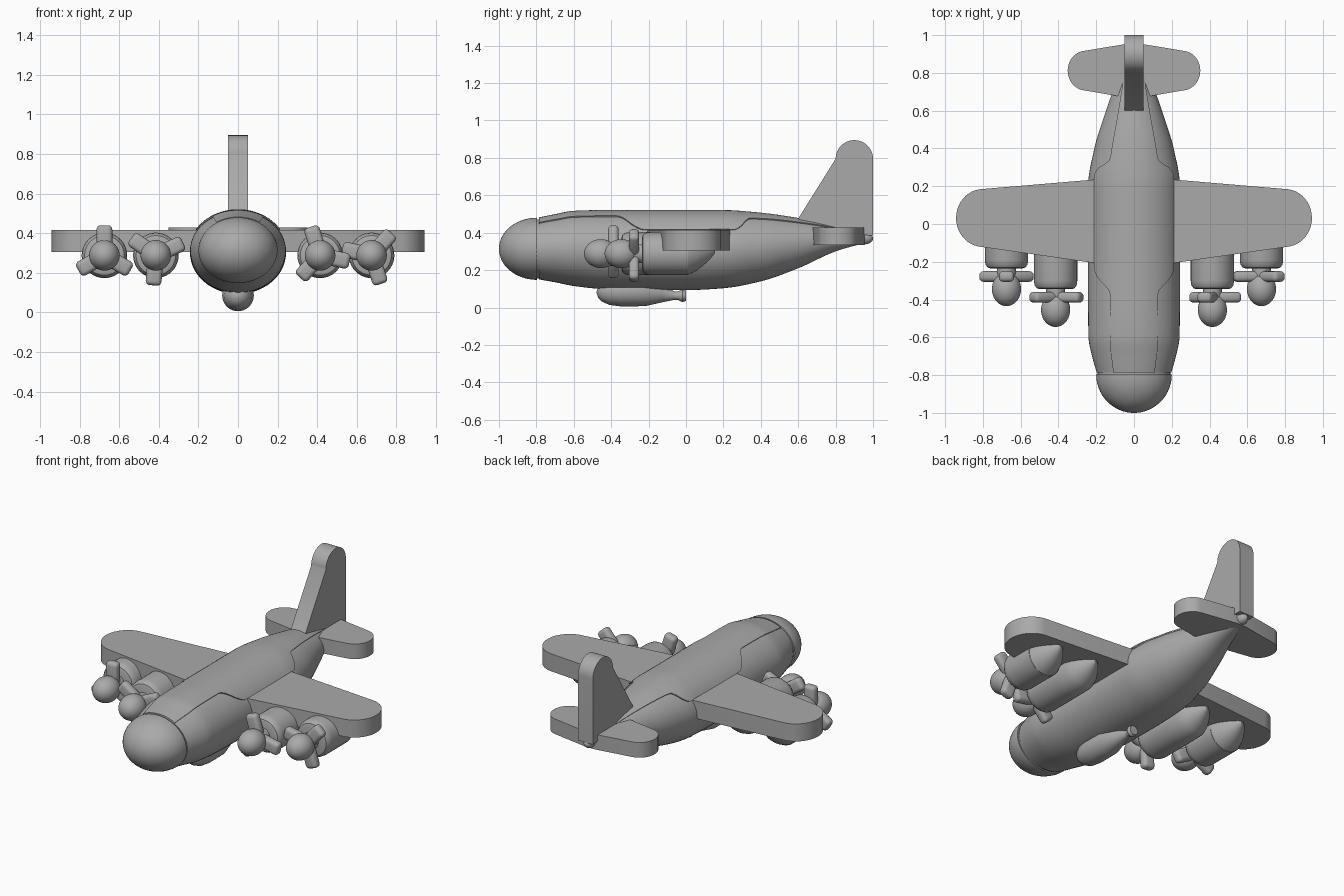
import bpy, bmesh, math
from mathutils import Matrix, Vector

if "Cube" in bpy.data.objects:
    bpy.data.objects.remove(bpy.data.objects["Cube"])

grey = bpy.data.materials.new("plain_grey")
grey.diffuse_color = (0.4, 0.4, 0.4, 1)
grey.use_nodes = True
grey.node_tree.nodes["Principled BSDF"].inputs["Base Color"].default_value = grey.diffuse_color


def finish(name, bm, angle=35):
    bmesh.ops.recalc_face_normals(bm, faces=bm.faces)
    mesh = bpy.data.meshes.new(name)
    bm.to_mesh(mesh)
    bm.free()
    ob = bpy.data.objects.new(name, mesh)
    bpy.context.collection.objects.link(ob)
    mesh.materials.append(grey)
    bpy.ops.object.select_all(action='DESELECT')
    ob.select_set(True)
    bpy.context.view_layer.objects.active = ob
    bpy.ops.object.shade_smooth_by_angle(angle=math.radians(angle))
    return ob


def sample(rows, y):
    """Smooth (monotone cubic) interpolation of rows keyed by their first value."""
    def slope(i, k):
        if i == 0 or i == len(rows) - 1:
            j = min(i, len(rows) - 2)
            return (rows[j + 1][k] - rows[j][k]) / (rows[j + 1][0] - rows[j][0])
        a = (rows[i][k] - rows[i - 1][k]) / (rows[i][0] - rows[i - 1][0])
        b = (rows[i + 1][k] - rows[i][k]) / (rows[i + 1][0] - rows[i][0])
        return 0 if a * b <= 0 else 2 * a * b / (a + b)
    y = max(rows[0][0], min(rows[-1][0], y))
    i = max(j for j in range(len(rows) - 1) if rows[j][0] <= y)
    h = rows[i + 1][0] - rows[i][0]
    t = (y - rows[i][0]) / h
    return [(2*t**3 - 3*t**2 + 1) * rows[i][k] + (t**3 - 2*t**2 + t) * h * slope(i, k)
            + (3*t**2 - 2*t**3) * rows[i + 1][k] + (t**3 - t**2) * h * slope(i + 1, k)
            for k in range(1, len(rows[0]))]


def skin(name, rings, angle=35):
    """Bridge closed rings of points and cap both ends."""
    bm = bmesh.new()
    vs = [[bm.verts.new(p) for p in ring] for ring in rings]
    n = len(vs[0])
    for a, b in zip(vs, vs[1:]):
        for i in range(n):
            bm.faces.new((a[i], a[(i + 1) % n], b[(i + 1) % n], b[i]))
    bm.faces.new(vs[0])
    bm.faces.new(vs[-1])
    return finish(name, bm, angle)


def ring(x, y, zc, rx, rz, n=40):
    return [(x + rx * math.cos(2 * math.pi * i / n), y,
             zc + rz * math.sin(2 * math.pi * i / n)) for i in range(n)]


def ball(name, centre, radii):
    bm = bmesh.new()
    bmesh.ops.create_uvsphere(bm, u_segments=40, v_segments=24, radius=1)
    bmesh.ops.transform(bm, matrix=Matrix.Translation(centre) @ Matrix.Diagonal((*radii, 1)),
                        verts=bm.verts)
    return finish(name, bm)


def slab(name, pts, depth):
    """Extrude a flat outline along the given vector."""
    bm = bmesh.new()
    face = bm.faces.new([bm.verts.new(p) for p in pts])
    out = bmesh.ops.extrude_face_region(bm, geom=[face])
    bmesh.ops.translate(bm, vec=Vector(depth),
                        verts=[v for v in out["geom"] if isinstance(v, bmesh.types.BMVert)])
    return finish(name, bm)


def arc(cx, cy, rx, ry, a0, a1, n=20):
    return [(cx + rx * math.cos(math.radians(a0 + (a1 - a0) * i / n)),
             cy + ry * math.sin(math.radians(a0 + (a1 - a0) * i / n))) for i in range(n + 1)]


# Fuselage: y, half width, bottom, top
HULL = [(-.785, .198, .15, .475), (-.7, .222, .135, .492), (-.6, .241, .115, .51),
        (-.45, .243, .1, .514), (0, .243, .093, .514), (.2, .243, .103, .514),
        (.4, .21, .14, .5), (.6, .148, .21, .472), (.8, .08, .3, .435),
        (.92, .045, .335, .41), (.97, .03, .345, .398)]
rings = []
for i in range(61):
    y = -.785 + 1.755 * i / 60
    w, zb, zt = sample(HULL, y)
    rings.append(ring(0, y, (zb + zt) / 2, w, (zt - zb) / 2, 56))
skin("fuselage", rings)

# Raised roof panel: y, half width of the panel
ROOF = [(-.785, .11), (-.6, .128), (-.37, .128), (-.28, .195), (-.23, .213), (.25, .213),
        (.29, .195), (.34, .13), (.42, .115), (.6, .083), (.84, .045)]
rings = []
for i in range(91):
    y = -.785 + 1.625 * i / 90
    w, zb, zt = sample(HULL, y)
    px = min(sample(ROOF, y)[0], w * .9)
    zc, h = (zb + zt) / 2, (zt - zb) / 2
    outer, inner = [], []
    a = math.acos(px / (w + .007))
    for k in range(25):
        t = a + (math.pi - 2 * a) * k / 24
        outer.append(((w + .007) * math.cos(t), y, zc + (h + .007) * math.sin(t)))
        inner.append(((w - .02) * math.cos(t), y, zc + (h - .02) * math.sin(t)))
    rings.append(outer + inner[::-1])
skin("roof_panel", rings)

# Nose dome with a narrow seam, and tail tip
rings = [ring(0, -.797 - .203 * math.sin(t), .314, .2 * math.cos(t), .166 * math.cos(t), 56)
         for t in [math.radians(89.5) * k / 20 for k in range(21)]]
skin("nose_dome", rings)
skin("nose_seam", [ring(0, -.8, .313, .192, .158), ring(0, -.78, .313, .192, .158)])
ball("tail_tip", (0, .955, .37), (.032, .045, .032))

# Main wing and tailplane, one slab each from tip to tip
def both_sides(half, z):
    return [(x, y, z) for x, y in half] + [(-x, y, z) for x, y in half[::-1]]

half_wing = [(.0, -.235)] + arc(.8, .032, .142, .153, -80, 83) + [(.0, .252)]
half_tail = [(.03, .668)] + arc(.255, .812, .096, .105, -78, 80) + [(.03, .955)]
def open_ends(half):
    return [p for p in half if p[0] > 0]

slab("wing", both_sides([(.01, -.235)] + open_ends(half_wing) + [(.01, .252)], .305), (0, 0, .11))
slab("tailplane", both_sides(half_tail, .333), (0, 0, .095))

# Tail fin
fin = [(1.0, .385), (1.0, .795)] + arc(.9, .795, .1, .1, 8, 172) + [(.8, .795), (.6, .475), (.68, .40)]
slab("tail_fin", [(-.051, y, z) for y, z in fin], (.102, 0, 0))

# Belly pod: y, centre height, radius
POD = [(-.478, .082, .004), (-.47, .082, .03), (-.45, .083, .051), (-.41, .085, .071),
       (-.35, .086, .08), (-.22, .086, .079), (-.13, .075, .048), (-.06, .063, .022),
       (-.045, .063, .022), (-.02, .063, .034), (.0, .063, .028)]
skin("belly_pod", [ring(0, y, z, r, r) for y, z, r in POD])

# Engines: nacelle, shaft, spinner and three rounded blades
def engine(name, x, shift, blade_angle):
    z = .288
    nac = [(-.345, .085), (-.34, .1), (-.325, .111), (-.3, .115), (-.1, .115)]
    rings = [ring(x, y + shift, z, r, r) for y, r in nac]
    rings += [ring(x, y, z + dz, r, r) for y, r, dz in
              [(.01, .113, 0), (.05, .098, .003), (.09, .072, .006),
               (.125, .042, .008), (.145, .02, .01), (.155, .006, .01)]]
    skin(name + "_nacelle", rings)
    skin(name + "_shaft", [ring(x, -.46 + shift, z, .05, .05), ring(x, -.33 + shift, z, .05, .05)])
    ball(name + "_spinner", (x, -.455 + shift, z), (.077, .09, .077))
    for k in range(3):
        bm = bmesh.new()
        bmesh.ops.create_cube(bm, size=1, matrix=Matrix.Diagonal((.15, .056, .08, 1)))
        bmesh.ops.bevel(bm, geom=bm.edges[:], offset=.022, segments=4, profile=.5, affect='EDGES')
        turn = Matrix.Rotation(-math.radians(blade_angle + 120 * k), 4, 'Y')
        bmesh.ops.transform(bm, verts=bm.verts, matrix=Matrix.Translation((x, -.388 + shift, z))
                            @ turn @ Matrix.Translation((.077, 0, 0)))
        finish(f"{name}_blade_{k + 1}", bm, 60)


engine("left_outer_engine", -.675, .11, 90)
engine("left_inner_engine", -.415, 0, 25)
engine("right_inner_engine", .415, 0, 108)
engine("right_outer_engine", .675, .11, 48)
